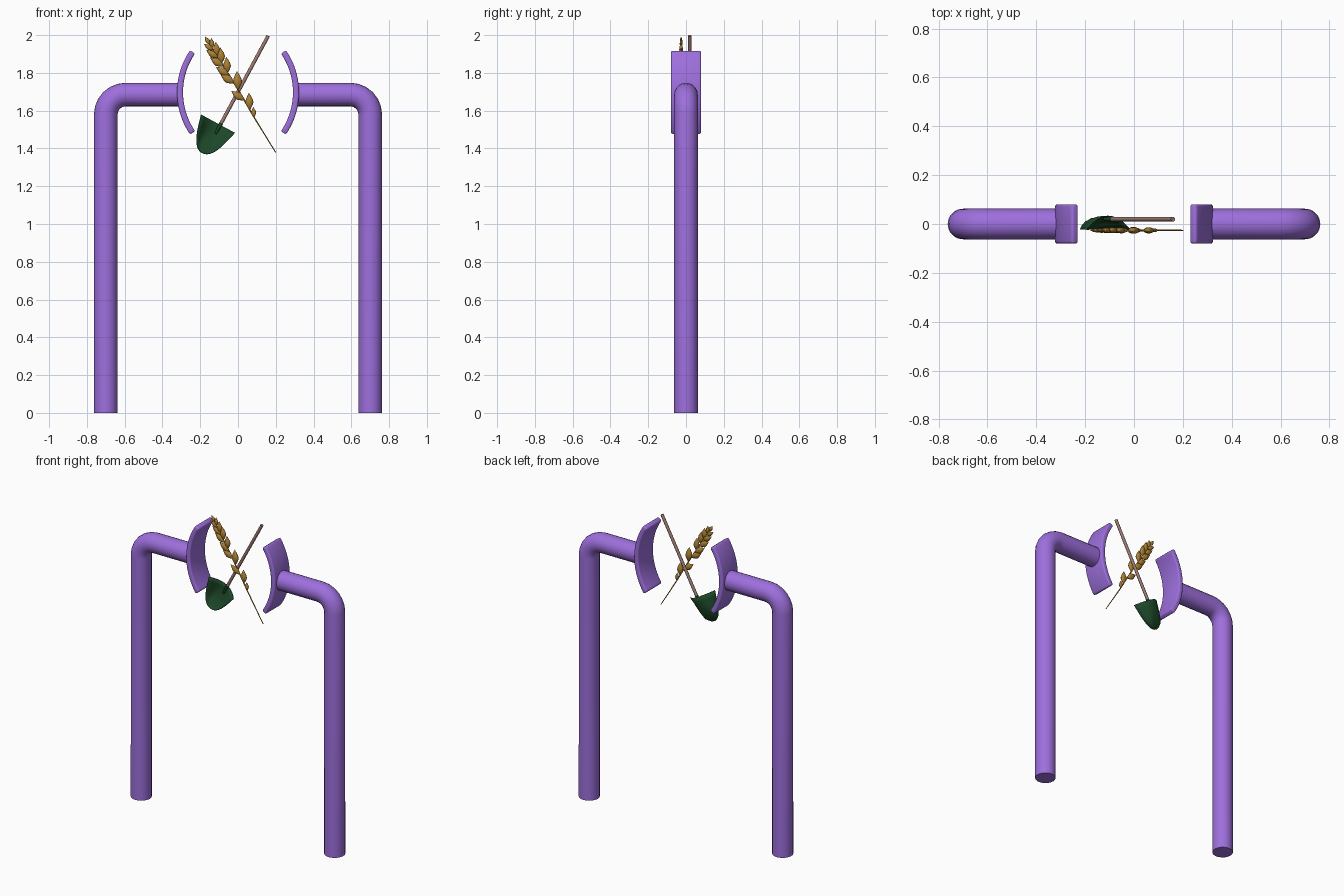
import bpy, bmesh
from math import sin, cos, pi, radians
from mathutils import Vector, Matrix

if "Cube" in bpy.data.objects:
    bpy.data.objects.remove(bpy.data.objects["Cube"])


def material(name, rgb):
    m = bpy.data.materials.new(name)
    m.diffuse_color = (*rgb, 1)
    m.use_nodes = True
    m.node_tree.nodes["Principled BSDF"].inputs["Base Color"].default_value = m.diffuse_color
    return m


PURPLE = material("purple", (0.34, 0.16, 0.72))
GREEN = material("dark_green", (0.012, 0.065, 0.022))
GOLD = material("gold", (0.42, 0.22, 0.035))
WOOD = material("wood", (0.34, 0.2, 0.17))


def finish(ob, mat, angle=40):
    ob.data.materials.clear()
    ob.data.materials.append(mat)
    bpy.ops.object.select_all(action='DESELECT')
    ob.select_set(True)
    bpy.context.view_layer.objects.active = ob
    bpy.ops.object.shade_smooth_by_angle(angle=radians(angle))
    return ob


def from_bmesh(name, bm):
    bmesh.ops.recalc_face_normals(bm, faces=bm.faces)
    me = bpy.data.meshes.new(name)
    bm.to_mesh(me)
    bm.free()
    ob = bpy.data.objects.new(name, me)
    bpy.context.collection.objects.link(ob)
    return ob


def tube(name, pts, radius, mat, taper=None, res=6):
    cu = bpy.data.curves.new(name, 'CURVE')
    cu.dimensions = '3D'
    cu.bevel_depth, cu.bevel_resolution, cu.use_fill_caps = radius, res, True
    sp = cu.splines.new('POLY')
    sp.points.add(len(pts) - 1)
    for i, p in enumerate(pts):
        sp.points[i].co = (*p, 1)
        if taper:
            sp.points[i].radius = taper[i]
    ob = bpy.data.objects.new(name, cu)
    bpy.context.collection.objects.link(ob)
    bpy.ops.object.select_all(action='DESELECT')
    ob.select_set(True)
    bpy.context.view_layer.objects.active = ob
    bpy.ops.object.convert(target='MESH')
    return finish(bpy.context.object, mat)


# bent pipes and curved end plates, one pair per side
for side, s in (("left", -1), ("right", 1)):
    path = [(s * 0.70, 0, 0)]
    for i in range(7):
        a = i / 6 * pi / 2
        path.append((s * (0.595 + 0.105 * cos(a)), 0, 1.58 + 0.105 * sin(a)))
    path.append((s * 0.305, 0, 1.685))
    tube(side + "_pipe", path, 0.0625, PURPLE, res=8)

    bm = bmesh.new()
    rings = []
    n = 20
    for i in range(n + 1):
        a = radians(-34.5 + 69 * i / n)
        rings.append([bm.verts.new((s * (-0.071 + r * cos(a)), y, 1.697 + r * sin(a)))
                      for r, y in ((0.362, -0.08), (0.394, -0.08), (0.394, 0.08), (0.362, 0.08))])
    for r0, r1 in zip(rings, rings[1:]):
        for k in range(4):
            bm.faces.new((r0[k], r0[(k + 1) % 4], r1[(k + 1) % 4], r1[k]))
    bm.faces.new(rings[0])
    bm.faces.new(rings[-1])
    plate = from_bmesh(side + "_curved_plate", bm)
    bev = plate.modifiers.new("bevel", 'BEVEL')
    bev.width, bev.segments, bev.limit_method = 0.009, 3, 'ANGLE'
    bpy.context.view_layer.objects.active = plate
    bpy.ops.object.modifier_apply(modifier="bevel")
    finish(plate, PURPLE)

# spade handle and the socket that holds it
axis = Vector((-0.474, 0, -0.88)).normalized()
across = Vector((-axis.z, 0, axis.x))
top = Vector((0.16, 0.02, 1.996))
tube("spade_handle", [top, top + axis * 0.54], 0.0095, WOOD)
tube("spade_socket", [top + axis * 0.525, top + axis * 0.59], 0.011, GREEN, taper=[1, 0.55])

# scooped spade blade, hollow towards the front
bm = bmesh.new()
mid = Vector((-0.106, 0, 1.531))
outline = [(0, 0.101), (0.03, 0.093), (0.06, 0.085), (0.09, 0.076), (0.12, 0.064),
           (0.145, 0.05), (0.16, 0.037), (0.17, 0.023), (0.175, 0.008)]
rows = []
for v, w in outline:
    row = []
    for j in range(11):
        k = -1 + j / 5
        y = 0.032 - 0.054 * max(k * k, (v / 0.175) ** 2.5)
        row.append(bm.verts.new(mid + axis * v + across * w * k + Vector((0, y, 0))))
    rows.append(row)
for r0, r1 in zip(rows, rows[1:]):
    for j in range(10):
        bm.faces.new((r0[j], r0[j + 1], r1[j + 1], r1[j]))
blade = from_bmesh("spade_blade", bm)
sol = blade.modifiers.new("thickness", 'SOLIDIFY')
sol.thickness, sol.offset = 0.004, 0
finish(blade, GREEN)

# wheat stem
Y = -0.026
stem = [Vector((x, Y, z)) for x, z in ((0.20, 1.378), (0.085, 1.565), (0.025, 1.67), (-0.02, 1.745),
                                       (-0.07, 1.825), (-0.13, 1.92), (-0.155, 1.96))]
tube("wheat_stem", stem, 0.004, GOLD, taper=[0.6, 0.9, 1, 1, 1, 0.8, 0.5], res=2)


def on_stem(z):
    for a, b in zip(stem, stem[1:]):
        if z <= b.z:
            break
    return a.lerp(b, (z - a.z) / (b.z - a.z)), (b - a).normalized()


def kernel(bm, base, direction, length):
    profile = ((0.08, 0.1), (0.17, 0.25), (0.24, 0.42), (0.2, 0.62), (0.1, 0.82))
    side = direction.cross(Vector((0, 1, 0)))
    m = 10
    prev = None
    low, high = bm.verts.new(base), bm.verts.new(base + direction * length)
    for r, t in profile:
        ring = [bm.verts.new(base + direction * t * length + side * r * length * cos(2 * pi * i / m)
                             + Vector((0, 0.6 * r * length * sin(2 * pi * i / m), 0))) for i in range(m)]
        for i in range(m):
            j = (i + 1) % m
            bm.faces.new((prev[i], prev[j], ring[j], ring[i]) if prev else (low, ring[j], ring[i]))
        prev = ring
    for i in range(m):
        bm.faces.new((prev[i], prev[(i + 1) % m], high))


# wheat kernels: height on the stem, tilt, length
bm = bmesh.new()
right = ((1.565, 0.055), (1.605, 0.09), (1.71, 0.1), (1.80, 0.085), (1.85, 0.085), (1.89, 0.075), (1.93, 0.055))
left = ((1.655, 0.085), (1.745, 0.09), (1.785, 0.085), (1.835, 0.085), (1.88, 0.075), (1.92, 0.06))
grains = [(z, 27, l) for z, l in right] + [(z, -25, l) for z, l in left] + [(1.95, 0, 0.05)]
for z, tilt, length in grains:
    p, d = on_stem(z)
    kernel(bm, p, Matrix.Rotation(radians(tilt), 3, 'Y') @ d, length)
finish(from_bmesh("wheat_kernels", bm), GOLD, 60)
